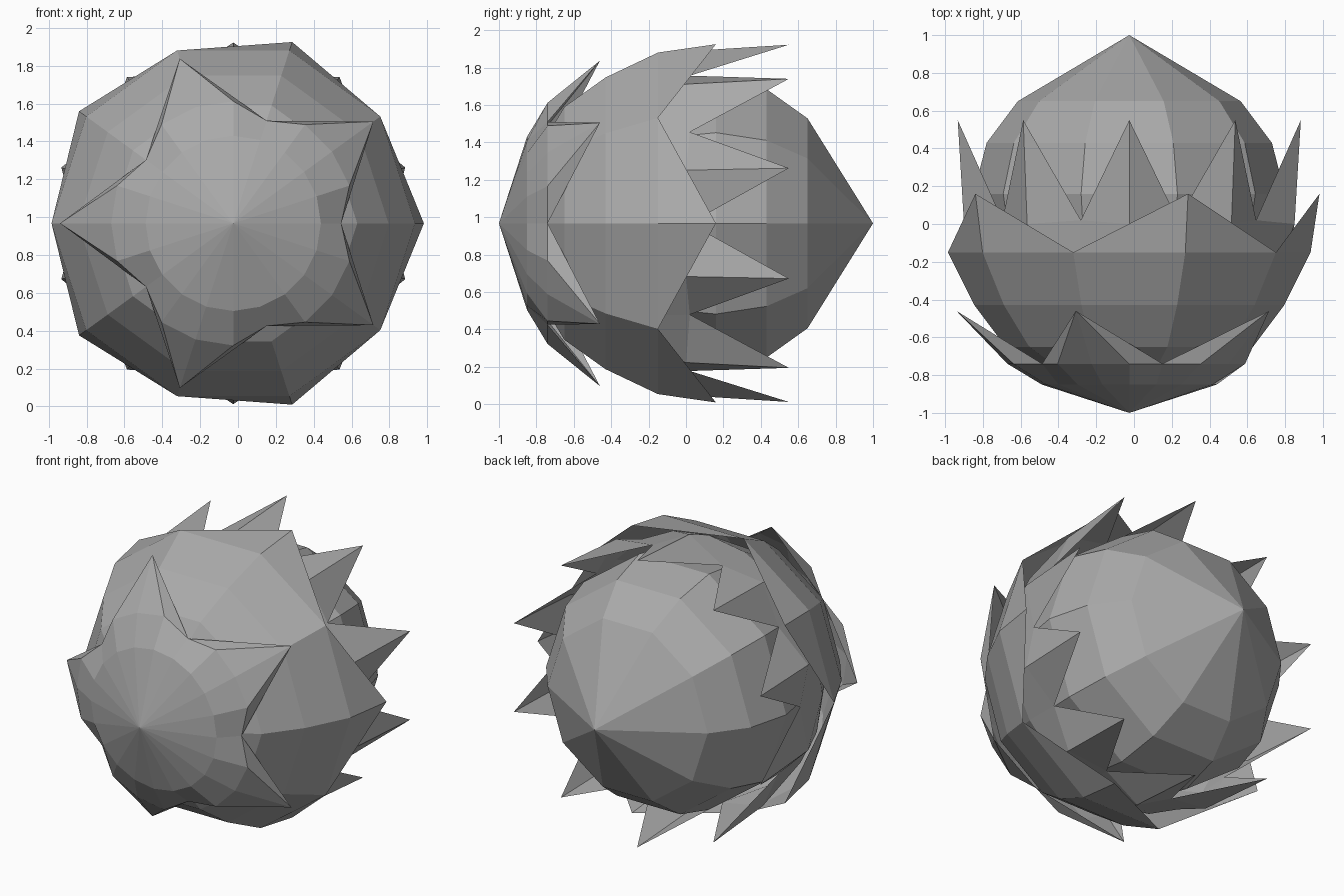
import bpy
import bmesh
from math import cos, sin, radians

cube = bpy.data.objects.get("Cube")
if cube:
    bpy.data.objects.remove(cube, do_unlink=True)

AXIS_X, AXIS_Z = -0.025, 0.967

grey = bpy.data.materials.new("plain_grey")
grey.use_nodes = True
grey.diffuse_color = (0.4, 0.4, 0.4, 1)
grey.node_tree.nodes["Principled BSDF"].inputs["Base Color"].default_value = (0.4, 0.4, 0.4, 1)


def polar(radius, y, angle):
    a = radians(angle)
    return (AXIS_X + radius * cos(a), y, AXIS_Z + radius * sin(a))


def layer(name, sides, profile, petals=0, span=0, tip=None, first=0, valley=None):
    """Faceted bowl around the y axis from (y, radius) pairs, with petal tips on its last ring.
    span is the number of ring steps per petal; valley is the (y, radius) between petals."""
    bm = bmesh.new()
    step = 360 / sides
    rings = []
    for i, (y, r) in enumerate(profile):
        if r == 0:
            rings.append([bm.verts.new(polar(0, y, 0))] * sides)
            continue
        ring = []
        for k in range(sides):
            yy, rr = y, r
            in_valley = span and (k - first) % span == span // 2
            if valley and i == len(profile) - 1 and in_valley:
                yy, rr = valley
            ring.append(bm.verts.new(polar(rr, yy, k * step)))
        rings.append(ring)
    # Bands between neighbouring rings, triangles at a pole
    for a, b in zip(rings, rings[1:]):
        for k in range(sides):
            n = (k + 1) % sides
            corners = list(dict.fromkeys((a[k], a[n], b[n], b[k])))
            bm.faces.new(corners)
    # Petal tips, each a fan over its part of the rim
    for p in range(petals):
        mid = first + p * span
        point = bm.verts.new(polar(tip[1], tip[0], mid * step))
        for k in range(mid - span // 2, mid + span // 2):
            bm.faces.new((rings[-1][k % sides], rings[-1][(k + 1) % sides], point))
    bmesh.ops.recalc_face_normals(bm, faces=bm.faces[:])
    mesh = bpy.data.meshes.new(name)
    bm.to_mesh(mesh)
    bm.free()
    mesh.materials.append(grey)
    obj = bpy.data.objects.new(name, mesh)
    bpy.context.collection.objects.link(obj)
    return obj


# Pointed core at the back
layer("core", 10, [(-0.6, 0), (-0.4, 0.6), (-0.1, 0.78), (0.16, 0.825),
                   (0.43, 0.755), (0.65, 0.59), (1.0, 0)])

# Ten narrow spikes around the core
layer("spike_collar", 20, [(-0.6, 0.6), (-0.2, 0.84), (0.0, 0.92)],
      petals=10, span=2, tip=(0.55, 0.955), first=1, valley=(0.02, 0.83))

# Wide middle shell with five broad points
layer("middle_shell", 10, [(-0.78, 0), (-0.74, 0.5), (-0.65, 0.655), (-0.43, 0.82), (-0.15, 0.96)],
      petals=5, span=2, tip=(0.16, 1.007))

# Front cap with five flared petals
layer("front_cap", 20, [(-1.0, 0), (-0.85, 0.463), (-0.74, 0.645)],
      petals=5, span=4, tip=(-0.46, 0.915), first=2, valley=(-0.74, 0.57))
